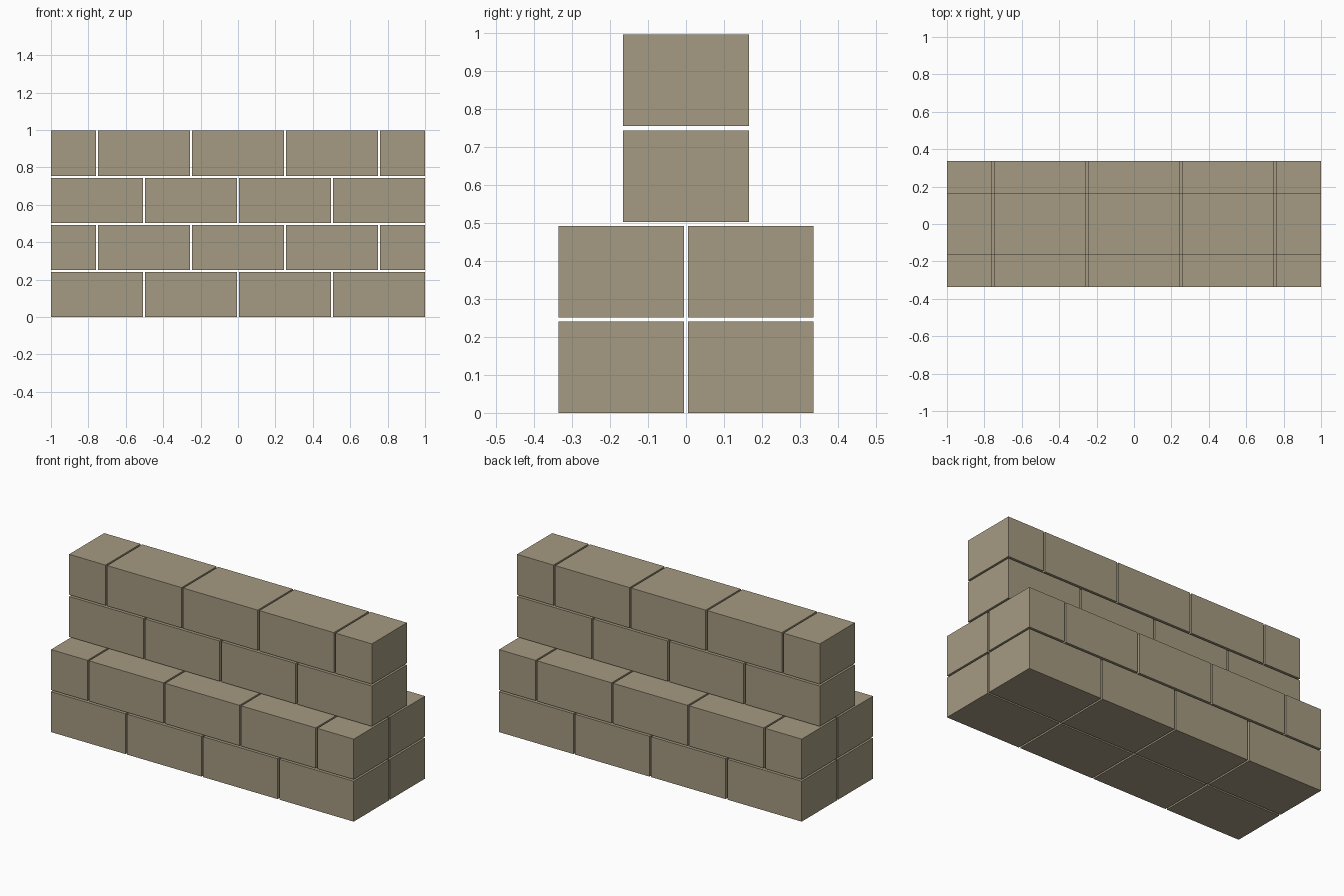
import bpy

if "Cube" in bpy.data.objects:
    bpy.data.objects.remove(bpy.data.objects["Cube"])

GAP = 0.0107                      # open joint between blocks
LENGTH = (2 - 3 * GAP) / 4        # full block
HALF = (LENGTH - GAP) / 2         # half block at the ends of odd courses
HEIGHT = 0.241
DEPTH = 0.331

stone = bpy.data.materials.new("tan stone")
stone.diffuse_color = (0.376, 0.328, 0.223, 1)
stone.use_nodes = True
stone.node_tree.nodes["Principled BSDF"].inputs["Base Color"].default_value = stone.diffuse_color


def block(name, x0, length, y, z0):
    bpy.ops.mesh.primitive_cube_add(size=1, location=(x0 + length / 2, y, z0 + HEIGHT / 2))
    ob = bpy.context.object
    ob.name = name
    ob.scale = (length, DEPTH, HEIGHT)
    bpy.ops.object.transform_apply(location=False, rotation=False, scale=True)
    ob.data.materials.append(stone)


# Two double-thickness courses below, two single courses on top, in running bond
off = (DEPTH + GAP) / 2
for course, rows in enumerate([(-off, off), (-off, off), (0,), (0,)]):
    lengths = [HALF] + [LENGTH] * 3 + [HALF] if course % 2 else [LENGTH] * 4
    for y in rows:
        x = -1
        for length in lengths:
            name = "stone_block" if length == LENGTH else "half_block"
            block(name, x, length, y, course * (HEIGHT + GAP))
            x += length + GAP
